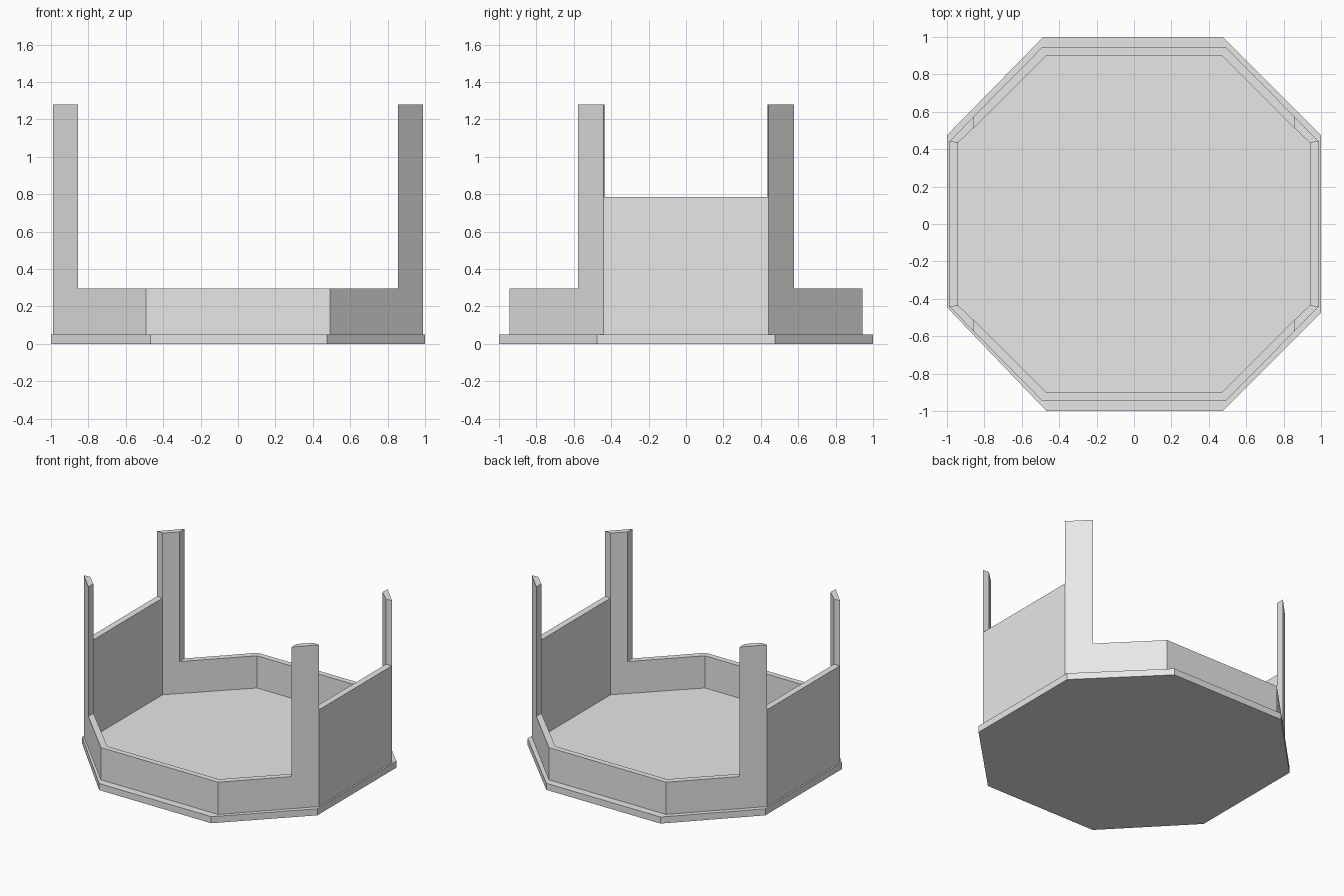
import bpy, bmesh

cube = bpy.data.objects.get("Cube")
if cube:
    bpy.data.objects.remove(cube, do_unlink=True)

grey = bpy.data.materials.new("light_grey")
grey.use_nodes = True
grey.diffuse_color = (0.8, 0.8, 0.8, 1)
grey.node_tree.nodes["Principled BSDF"].inputs["Base Color"].default_value = grey.diffuse_color

BASE_TOP, LOW, PANEL, POST = 0.05, 0.295, 0.785, 1.28
# Plan points of the wall: side corner, post edge, end corner
OUTER = [(0.988, 0.44), (0.855, 0.577), (0.493, 0.943)]
INNER = [(0.94, 0.435), (0.855, 0.516), (0.47, 0.90)]


def loft(name, ring_a, ring_b):
    """Solid between two matching outlines."""
    bm = bmesh.new()
    a = [bm.verts.new(p) for p in ring_a]
    b = [bm.verts.new(p) for p in ring_b]
    bm.faces.new(a)
    bm.faces.new(b[::-1])
    for i in range(len(a)):
        j = (i + 1) % len(a)
        bm.faces.new((a[j], a[i], b[i], b[j]))
    bmesh.ops.recalc_face_normals(bm, faces=bm.faces)
    mesh = bpy.data.meshes.new(name)
    bm.to_mesh(mesh)
    bm.free()
    mesh.materials.append(grey)
    obj = bpy.data.objects.new(name, mesh)
    bpy.context.collection.objects.link(obj)


def straight(ends, top):
    """Upright rectangle between two plan points."""
    (ax, ay), (bx, by) = ends
    return [(ax, ay, BASE_TOP), (bx, by, BASE_TOP), (bx, by, top), (ax, ay, top)]


def stepped(plan, sx, sy):
    """L outline: tall post at the side corner, low wall beyond it."""
    side, cut, end = [(x * sx, y * sy) for x, y in plan]
    return [(*side, BASE_TOP), (*end, BASE_TOP), (*end, LOW),
            (*cut, LOW), (*cut, POST), (*side, POST)]


# Octagonal base slab
slab = [(0.475, 1), (-0.485, 1), (-1, 0.475), (-1, -0.445),
        (-0.468, -1), (0.475, -1), (1, -0.475), (1, 0.475)]
loft("base_slab", [(x, y, 0) for x, y in slab], [(x, y, BASE_TOP) for x, y in slab])

# Diagonal walls, each with its corner post
for sx, side in ((1, "left"), (-1, "right")):
    for sy, end in ((-1, "front"), (1, "back")):
        loft(f"{end}_{side}_post_wall", stepped(OUTER, sx, sy), stepped(INNER, sx, sy))

# Tall side panels
for sx, side in ((1, "left"), (-1, "right")):
    rings = [straight([(p[0][0] * sx, s * p[0][1]) for s in (-1, 1)], PANEL) for p in (OUTER, INNER)]
    loft(f"{side}_panel", *rings)

# Low front and back walls
for sy, end in ((-1, "front"), (1, "back")):
    rings = [straight([(s * p[2][0], p[2][1] * sy) for s in (-1, 1)], LOW) for p in (OUTER, INNER)]
    loft(f"{end}_low_wall", *rings)
